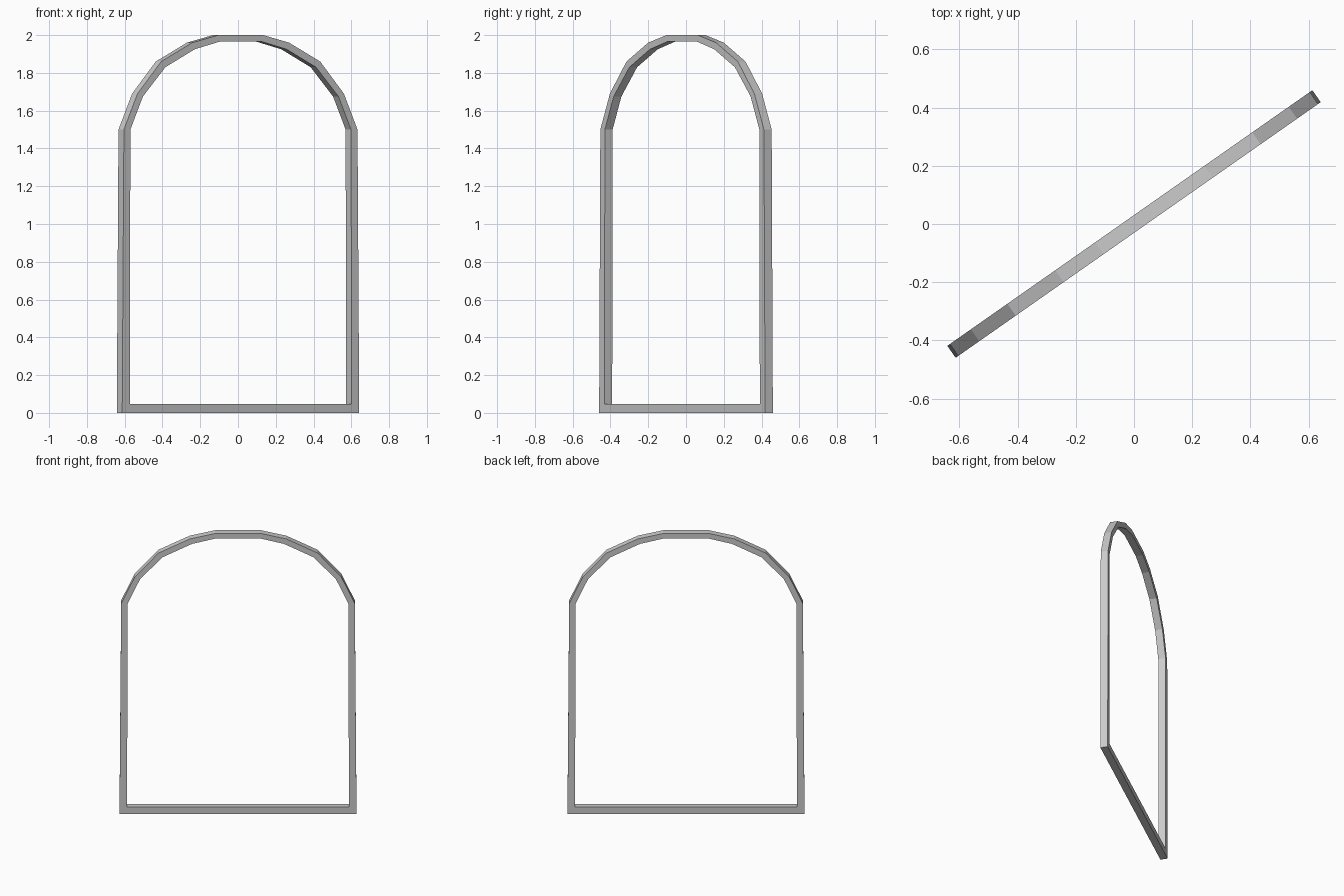
import bpy, bmesh, math

cube = bpy.data.objects.get("Cube")
if cube:
    bpy.data.objects.remove(cube, do_unlink=True)

DEPTH = 0.05
ANGLE = math.radians(35)

grey = bpy.data.materials.new("plain grey")
grey.use_nodes = True
colour = (0.6, 0.6, 0.6, 1)
grey.diffuse_color = colour
grey.node_tree.nodes["Principled BSDF"].inputs["Base Color"].default_value = colour

# Half outlines (across, up), from the sill corner to the crown
outer_half = [(0.766, 0), (0.755, 1.5), (0.667, 1.69), (0.514, 1.86), (0.313, 1.96), (0.145, 2.0)]
inner_half = [(0.717, 0.048), (0.713, 1.5), (0.632, 1.675), (0.487, 1.83), (0.297, 1.925), (0.138, 1.965)]


def mirrored(half):
    """Close a half outline into a symmetric loop."""
    return half + [(-u, z) for u, z in reversed(half)]


# Arched frame: box section swept round the closed outline
bm = bmesh.new()
rings = [[bm.verts.new((u, y, z)) for u, z in mirrored(half)]
         for half, y in ((outer_half, -DEPTH / 2), (outer_half, DEPTH / 2),
                         (inner_half, DEPTH / 2), (inner_half, -DEPTH / 2))]
for r, ring in enumerate(rings):
    other = rings[(r + 1) % len(rings)]
    for i in range(len(ring)):
        j = (i + 1) % len(ring)
        bm.faces.new((ring[i], ring[j], other[j], other[i]))
bmesh.ops.recalc_face_normals(bm, faces=bm.faces)

mesh = bpy.data.meshes.new("arched_frame")
bm.to_mesh(mesh)
bm.free()
mesh.materials.append(grey)
frame = bpy.data.objects.new("arched_frame", mesh)
frame.rotation_euler.z = ANGLE
bpy.context.collection.objects.link(frame)
